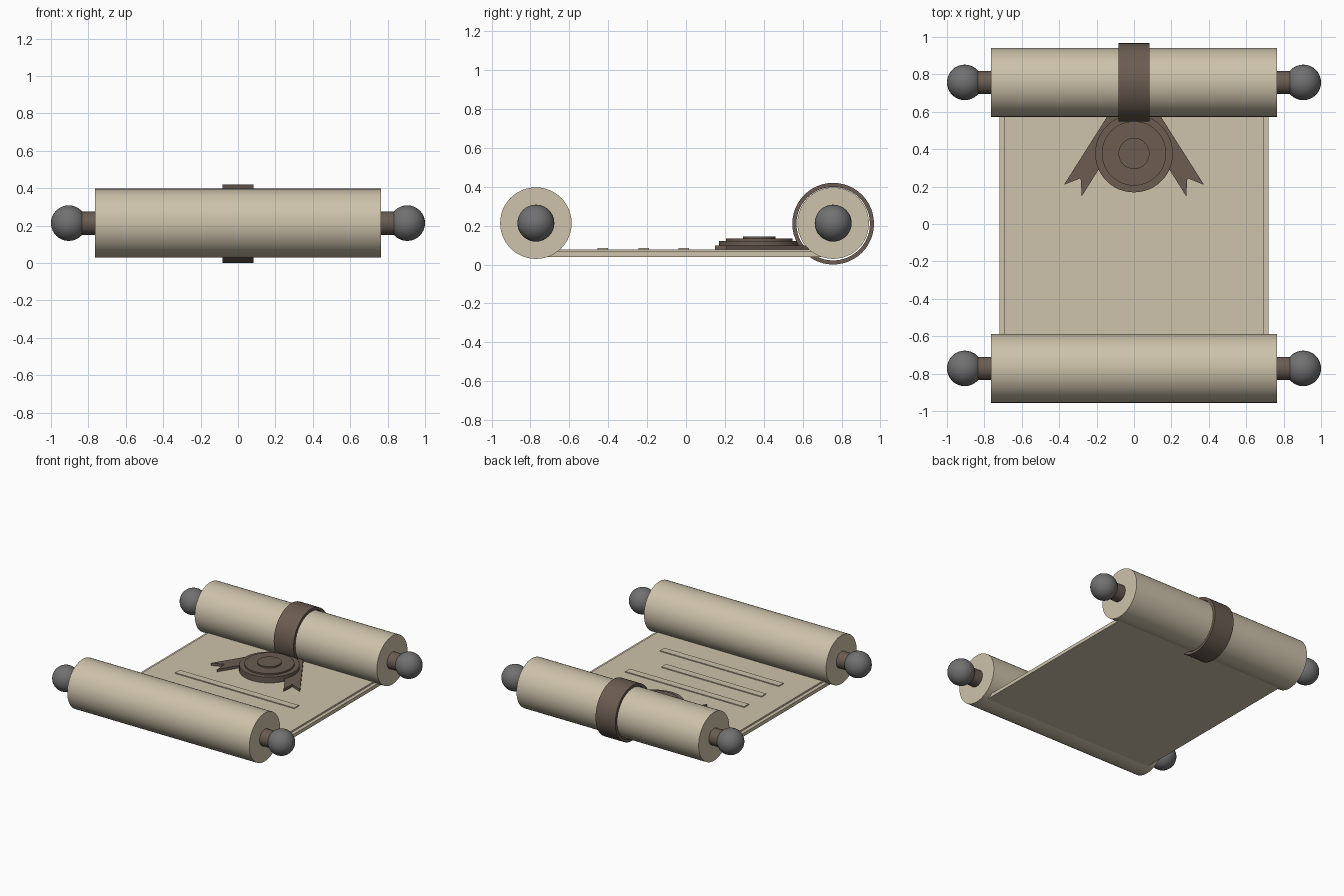
import bpy, bmesh, math
from mathutils import Matrix, Vector

if "Cube" in bpy.data.objects:
    bpy.data.objects.remove(bpy.data.objects["Cube"])


def material(name, rgb):
    m = bpy.data.materials.new(name)
    m.diffuse_color = (*rgb, 1)
    m.use_nodes = True
    m.node_tree.nodes["Principled BSDF"].inputs["Base Color"].default_value = m.diffuse_color
    return m


PARCHMENT = material("parchment", (0.61, 0.54, 0.405))
BROWN = material("dark brown", (0.145, 0.107, 0.083))
GREY = material("iron grey", (0.165, 0.165, 0.165))


def finish(name, bm, mat, smooth=False):
    bmesh.ops.recalc_face_normals(bm, faces=bm.faces)
    me = bpy.data.meshes.new(name)
    bm.to_mesh(me)
    bm.free()
    me.materials.append(mat)
    ob = bpy.data.objects.new(name, me)
    bpy.context.collection.objects.link(ob)
    if smooth:
        bpy.ops.object.select_all(action='DESELECT')
        ob.select_set(True)
        bpy.context.view_layer.objects.active = ob
        bpy.ops.object.shade_smooth_by_angle(angle=math.radians(35))
    return ob


def box(name, lo, hi, mat):
    bm = bmesh.new()
    lo, hi = Vector(lo), Vector(hi)
    bmesh.ops.create_cube(bm, size=1, matrix=Matrix.Translation((lo + hi) / 2)
                          @ Matrix.Diagonal((*(hi - lo), 1)))
    return finish(name, bm, mat)


def cylinder(name, radius, length, centre, mat, along_x=True, sides=48):
    bm = bmesh.new()
    turn = Matrix.Rotation(math.pi / 2, 4, 'Y') if along_x else Matrix()
    bmesh.ops.create_cone(bm, cap_ends=True, segments=sides, radius1=radius,
                          radius2=radius, depth=length,
                          matrix=Matrix.Translation(centre) @ turn)
    return finish(name, bm, mat, True)


def band(name, inner, outer, half_width, centre, mat, sides=48):
    bm = bmesh.new()
    loops = []
    for i in range(sides):
        a = 2 * math.pi * i / sides
        loops.append([bm.verts.new((centre[0] + x, centre[1] + r * math.cos(a),
                                    centre[2] + r * math.sin(a)))
                      for r, x in ((inner, -half_width), (outer, -half_width),
                                   (outer, half_width), (inner, half_width))])
    for i in range(sides):
        p, q = loops[i], loops[(i + 1) % sides]
        for j in range(4):
            k = (j + 1) % 4
            bm.faces.new((p[j], p[k], q[k], q[j]))
    return finish(name, bm, mat, True)


def prism(name, outline, z0, z1, mat):
    bm = bmesh.new()
    face = bm.faces.new([bm.verts.new((x, y, z0)) for x, y in outline])
    top = bmesh.ops.extrude_face_region(bm, geom=[face])
    bmesh.ops.translate(bm, vec=(0, 0, z1 - z0),
                        verts=[v for v in top["geom"] if isinstance(v, bmesh.types.BMVert)])
    return finish(name, bm, mat)


# Rolled ends, each with a rod stub and a round knob on both sides
AXIS_Z = 0.213
ROLLS = {"front": -0.772, "back": 0.757}
for end, y in ROLLS.items():
    cylinder(f"{end}_roll", 0.184, 1.53, (0, y, AXIS_Z), PARCHMENT)
    for side, s in (("left", -1), ("right", 1)):
        cylinder(f"{end}_{side}_rod", 0.062, 0.12, (s * 0.80, y, AXIS_Z), BROWN, sides=32)
        bm = bmesh.new()
        bmesh.ops.create_uvsphere(bm, u_segments=32, v_segments=16, radius=0.095,
                                  matrix=Matrix.Translation((s * 0.905, y, AXIS_Z)))
        finish(f"{end}_{side}_knob", bm, GREY, True)

# Open sheet, with a narrower upper layer
box("sheet_lower", (-0.72, ROLLS["front"], 0.04), (0.72, ROLLS["back"], 0.066), PARCHMENT)
box("sheet_upper", (-0.693, ROLLS["front"], 0.066), (0.693, ROLLS["back"], 0.078), PARCHMENT)

# Raised writing strips, the middle one shorter
for i, (y, x_end) in enumerate(((-0.012, 0.5), (-0.218, 0.34), (-0.428, 0.5))):
    box(f"writing_strip_{i + 1}", (-0.5, y - 0.027, 0.077), (x_end, y + 0.027, 0.085), PARCHMENT)

# Strap around the back roll
band("strap", 0.189, 0.21, 0.083, (0, ROLLS["back"], 0.21), BROWN)

# Stepped seal
for name, r, z0, z1 in (("seal_base", 0.208, 0.078, 0.122),
                        ("seal_step", 0.172, 0.122, 0.133),
                        ("seal_centre", 0.083, 0.133, 0.144)):
    cylinder(name, r, z1 - z0, (0, 0.377, (z0 + z1) / 2), BROWN, along_x=False)

# Two notched ribbon tails, running out from under the roll
for side, s in (("left", -1), ("right", 1)):
    d = Vector((s * 0.535, -0.845))
    n = Vector((0.845, s * 0.535)) * 0.0565
    tip = Vector((s * 0.327, 0.179))
    start = tip - d * 0.55
    prism(f"{side}_ribbon", [start + n, tip + n, tip - d * 0.078, tip - n, start - n],
          0.077, 0.097, BROWN)
